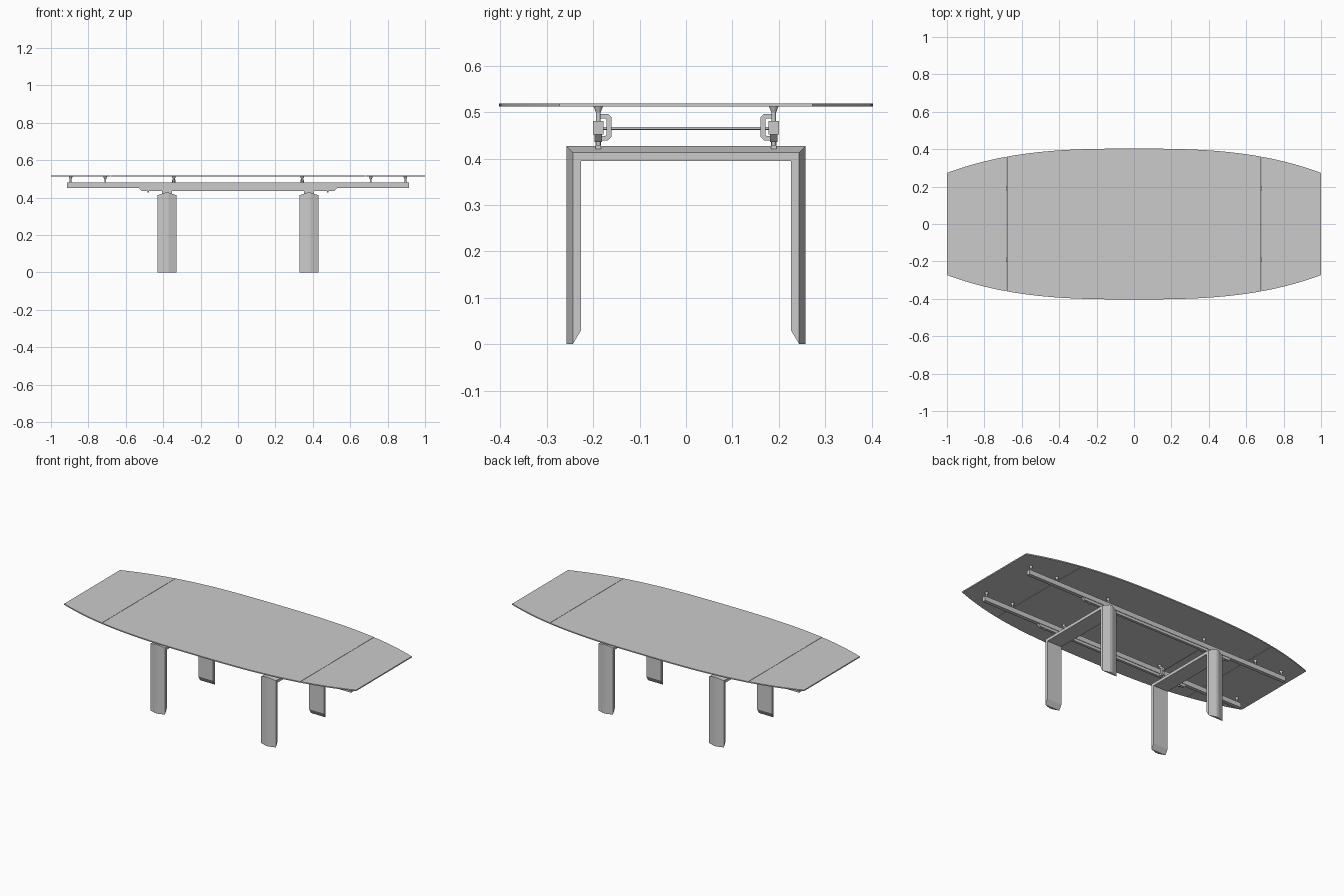
import bpy, bmesh
from mathutils import Matrix, Vector

if "Cube" in bpy.data.objects:
    bpy.data.objects.remove(bpy.data.objects["Cube"])


def finish(name, bm, smooth=False):
    bmesh.ops.recalc_face_normals(bm, faces=bm.faces[:])
    me = bpy.data.meshes.new(name)
    bm.to_mesh(me)
    bm.free()
    ob = bpy.data.objects.new(name, me)
    bpy.context.collection.objects.link(ob)
    if smooth:
        bpy.ops.object.select_all(action='DESELECT')
        ob.select_set(True)
        bpy.context.view_layer.objects.active = ob
        bpy.ops.object.shade_smooth_by_angle(angle=0.6)
    return ob


def prism(bm, pts, depth):
    """Extrude a closed 3D polygon along the depth vector."""
    face = bm.faces.new([bm.verts.new(p) for p in pts])
    ext = bmesh.ops.extrude_face_region(bm, geom=[face])['geom']
    verts = [v for v in ext if isinstance(v, bmesh.types.BMVert)]
    bmesh.ops.translate(bm, verts=verts, vec=Vector(depth))
    if not face.is_valid or len(face.link_loops if hasattr(face, 'link_loops') else []) < 0:
        return


def box(bm, lo, hi):
    c = [(a + b) / 2 for a, b in zip(lo, hi)]
    s = [b - a for a, b in zip(lo, hi)]
    bmesh.ops.create_cube(bm, size=1, matrix=Matrix.Translation(c) @ Matrix.Diagonal((*s, 1)))


def cone(bm, x, y, z0, z1, r0, r1):
    bmesh.ops.create_cone(bm, cap_ends=True, segments=16, radius1=r0, radius2=r1,
                          depth=z1 - z0, matrix=Matrix.Translation((x, y, (z0 + z1) / 2)))


# Table top: three panels sharing one bowed outline
def panel(name, x0, x1, n):
    xs = [x0 + (x1 - x0) * i / n for i in range(n + 1)]
    edge = [(x, 0.403 - 0.13 * abs(x) ** 2.87) for x in xs]
    pts = [(x, -y, 0.512) for x, y in edge] + [(x, y, 0.512) for x, y in reversed(edge)]
    bm = bmesh.new()
    prism(bm, pts, (0, 0, 0.007))
    finish(name, bm)


panel("top_centre", -0.679, 0.679, 32)
panel("top_leaf_left", -1.0, -0.681, 10)
panel("top_leaf_right", 0.681, 1.0, 10)

# Arched legs: crowned section swept round a mitred U, feet cut back inside
SECTION = [(-0.05, 0.032), (-0.05, 0.014), (-0.008, 0), (0.008, 0), (0.05, 0.014), (0.05, 0.032)]
for side, cx in (("left", -0.38), ("right", 0.38)):
    bm = bmesh.new()
    rings = []
    for sy, top in ((-1, 0), (-1, 1), (1, 1), (1, 0)):
        ring = []
        for x, o in SECTION:
            z = 0.427 - o if top else (0.03 if o > 0.02 else 0)
            ring.append(bm.verts.new((cx + x, sy * (0.258 - o), z)))
        rings.append(ring)
    for a, b in zip(rings, rings[1:]):
        for i in range(6):
            j = (i + 1) % 6
            bm.faces.new((a[i], a[j], b[j], b[i]))
    for r in (rings[0], rings[-1]):
        bm.faces.new(r[1:5])
        bm.faces.new((r[0], r[1], r[4], r[5]))
    finish("leg_arch_" + side, bm)

for side, s in (("front", -1), ("back", 1)):
    y = s * 0.189

    # Long extension rail
    bm = bmesh.new()
    box(bm, (-0.915, y - 0.011, 0.452), (0.915, y + 0.011, 0.481))
    finish("rail_" + side, bm)

    # Shorter lower rail with sloping ends
    bm = bmesh.new()
    prof = [(-0.53, 0.452), (-0.515, 0.436), (0.515, 0.436), (0.53, 0.452)]
    prism(bm, [(x, y - 0.008, z) for x, z in prof], (0, 0.016, 0))
    finish("lower_rail_" + side, bm)

    # Flared pins that hold the top
    bm = bmesh.new()
    for x in (-0.895, -0.71, -0.343, 0.343, 0.71, 0.895):
        cone(bm, x, y, 0.479, 0.499, 0.005, 0.005)
        cone(bm, x, y, 0.499, 0.512, 0.005, 0.010)
    finish("top_pins_" + side, bm, True)

    # Leg mounts and stop bolts under the rails
    bm = bmesh.new()
    for cx in (-0.38, 0.38):
        box(bm, (cx - 0.027, y - 0.006, 0.42), (cx + 0.027, y + 0.006, 0.438))
    for x in (-0.48, 0.48):
        cone(bm, x, y, 0.428, 0.44, 0.005, 0.005)
    finish("leg_mounts_" + side, bm)

    # C-shaped clamps on the inner side of the rails
    bm = bmesh.new()
    clamp = [(0.187, 0.496), (0.168, 0.496), (0.161, 0.489), (0.161, 0.446), (0.168, 0.439),
             (0.187, 0.439), (0.187, 0.449), (0.174, 0.449), (0.171, 0.452), (0.171, 0.483),
             (0.174, 0.486), (0.187, 0.486)]
    for cx in (-0.343, 0.343):
        prism(bm, [(cx - 0.009, s * py, pz) for py, pz in clamp], (0.018, 0, 0))
    finish("clamps_" + side, bm)

# Thin cross rods joining the two rails
bm = bmesh.new()
for x in (-0.343, 0.343):
    bmesh.ops.create_cone(bm, cap_ends=True, segments=12, radius1=0.003, radius2=0.003, depth=0.36,
                          matrix=Matrix.Translation((x, 0, 0.465)) @ Matrix.Rotation(1.5707963, 4, 'X'))
finish("cross_rods", bm, True)
